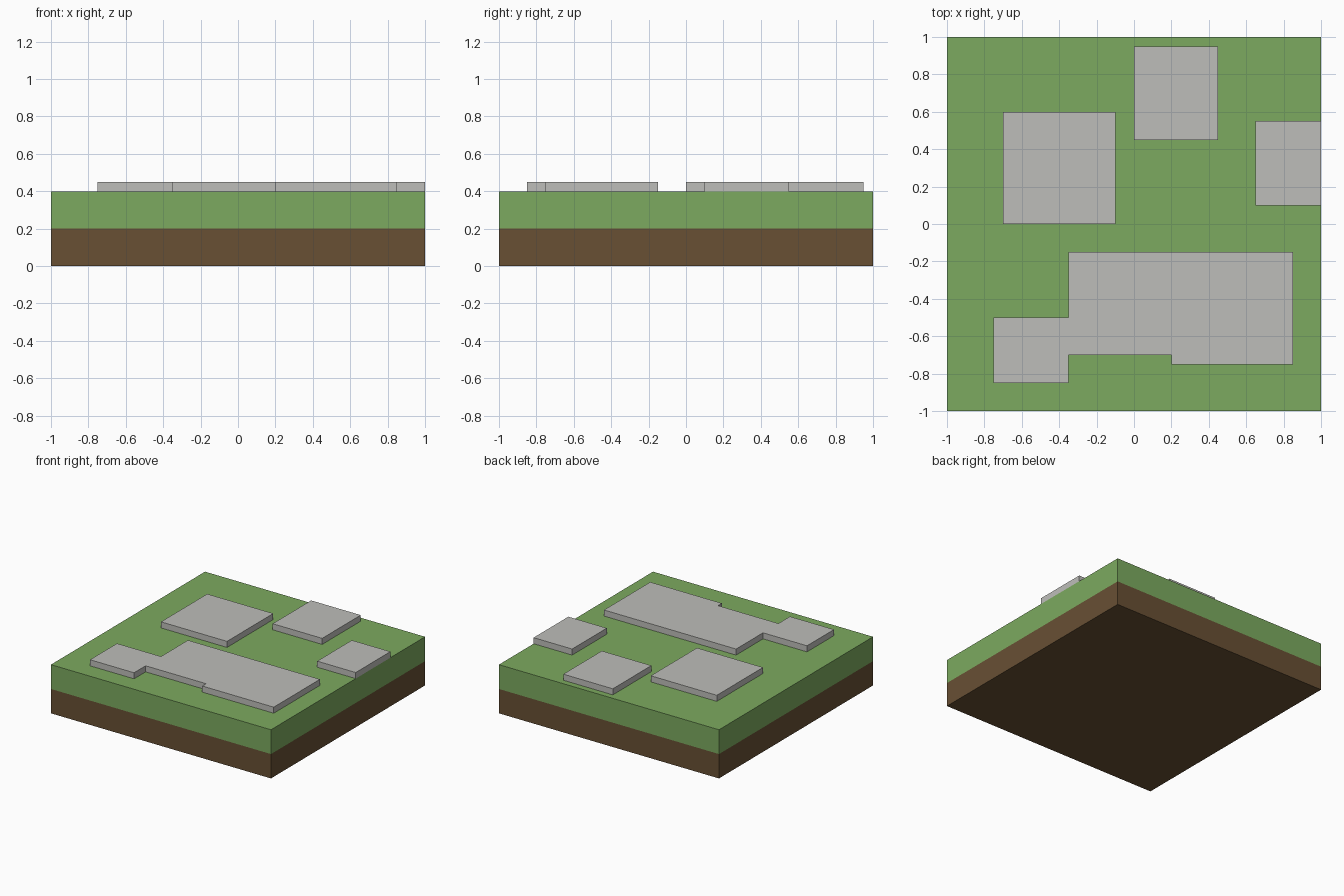
import bpy, bmesh

cube = bpy.data.objects.get("Cube")
if cube:
    bpy.data.objects.remove(cube, do_unlink=True)


def make_material(name, rgb):
    mat = bpy.data.materials.new(name)
    mat.use_nodes = True
    mat.diffuse_color = (*rgb, 1)
    bsdf = next(n for n in mat.node_tree.nodes if n.type == 'BSDF_PRINCIPLED')
    bsdf.inputs["Base Color"].default_value = (*rgb, 1)
    return mat


grass = make_material("grass green", (0.202, 0.402, 0.115))
soil = make_material("soil brown", (0.138, 0.080, 0.034))
stone = make_material("stone grey", (0.515, 0.515, 0.491))


def rect(x0, x1, y0, y1):
    return [(x0, y0), (x1, y0), (x1, y1), (x0, y1)]


def prism(name, outline, z0, z1, mats, cut_z=None):
    """Extrude an outline upwards; faces above cut_z take the second material."""
    bm = bmesh.new()
    base = bm.faces.new([bm.verts.new((x, y, z0)) for x, y in outline])
    ext = bmesh.ops.extrude_face_region(bm, geom=[base], use_keep_orig=True)
    top = [g for g in ext["geom"] if isinstance(g, bmesh.types.BMVert)]
    bmesh.ops.translate(bm, verts=top, vec=(0, 0, z1 - z0))
    if cut_z is not None:
        bmesh.ops.bisect_plane(bm, geom=bm.verts[:] + bm.edges[:] + bm.faces[:],
                               plane_co=(0, 0, cut_z), plane_no=(0, 0, 1))
        for f in bm.faces:
            f.material_index = int(f.calc_center_median().z > cut_z)
    bmesh.ops.recalc_face_normals(bm, faces=bm.faces[:])
    mesh = bpy.data.meshes.new(name)
    bm.to_mesh(mesh)
    bm.free()
    for m in mats:
        mesh.materials.append(m)
    obj = bpy.data.objects.new(name, mesh)
    bpy.context.collection.objects.link(obj)
    return obj


# Ground block: soil below, grass above
prism("ground_block", rect(-1, 1, -1, 1), 0, 0.4, [soil, grass], cut_z=0.2)

# Raised stone slabs on the grass
slabs = {
    "square_slab": rect(-0.7, -0.1, 0.0, 0.6),
    "back_slab": rect(0.0, 0.45, 0.45, 0.95),
    "edge_slab": rect(0.65, 1.0, 0.1, 0.55),
    "stepped_slab": [(-0.75, -0.85), (-0.35, -0.85), (-0.35, -0.7), (0.2, -0.7),
                     (0.2, -0.75), (0.85, -0.75), (0.85, -0.15), (-0.35, -0.15),
                     (-0.35, -0.5), (-0.75, -0.5)],
}
for name, outline in slabs.items():
    prism(name, outline, 0.4, 0.45, [stone])
